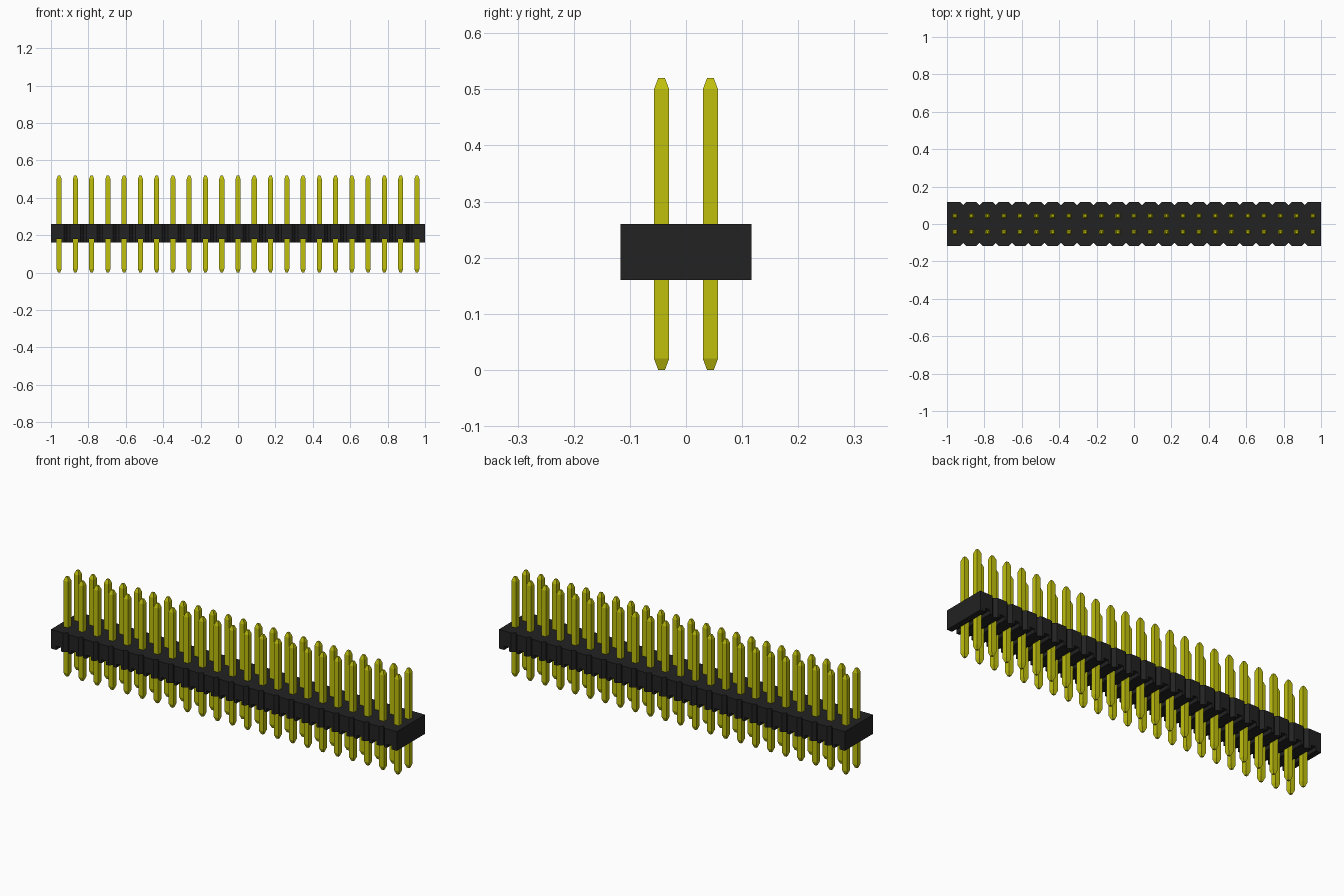
import bpy, bmesh

old = bpy.data.objects.get("Cube")
if old:
    bpy.data.objects.remove(old)

COUNT = 23
PITCH = 2 / COUNT
ROW_Y = PITCH / 2
HALF_Y = 0.1165
CUT = 0.016
PIN = 0.0135
TIP = 0.006
BASE, FLOOR, TOP = 0.16, 0.18, 0.26
HEIGHT = 0.52


def make_material(name, color):
    mat = bpy.data.materials.new(name)
    mat.use_nodes = True
    mat.diffuse_color = color
    mat.node_tree.nodes["Principled BSDF"].inputs["Base Color"].default_value = color
    return mat


def make_object(name, bm, mat):
    bmesh.ops.recalc_face_normals(bm, faces=bm.faces)
    mesh = bpy.data.meshes.new(name)
    bm.to_mesh(mesh)
    bm.free()
    mesh.materials.append(mat)
    obj = bpy.data.objects.new(name, mesh)
    bpy.context.collection.objects.link(obj)
    return obj


def loft(bm, rings):
    """Closed solid through rings of matching points."""
    loops = [[bm.verts.new(p) for p in ring] for ring in rings]
    n = len(loops[0])
    for a, b in zip(loops, loops[1:]):
        for i in range(n):
            j = (i + 1) % n
            bm.faces.new((a[i], a[j], b[j], b[i]))
    bm.faces.new(loops[0][::-1])
    bm.faces.new(loops[-1])


def square(x, y, z, r):
    return [(x - r, y - r, z), (x + r, y - r, z), (x + r, y + r, z), (x - r, y + r, z)]


plastic = make_material("black plastic", (0.016, 0.016, 0.016, 1))
metal = make_material("yellow metal", (0.53, 0.53, 0.004, 1))
columns = [(i + 0.5) * PITCH - 1 for i in range(COUNT)]

# Housing: one outline with a V notch between neighbouring cells
front = [(-1, -HALF_Y + CUT)]
for x in columns:
    a, b = x - PITCH / 2, x + PITCH / 2
    front += [(a + CUT, -HALF_Y), (b - CUT, -HALF_Y), (b, -HALF_Y + CUT)]
# Square outer corners at both ends
front[0] = (-1, -HALF_Y)
front[-1] = (1, -HALF_Y)
del front[-2], front[1]
outline = front + [(-x, -y) for x, y in front]
bm = bmesh.new()
loft(bm, [[(x, y, z) for x, y in outline] for z in (BASE, TOP)])
housing = make_object("housing", bm, plastic)

# Grooves under the housing, one across each pair of pins
bm = bmesh.new()
for x in columns:
    loft(bm, [[(x - PIN, y, BASE - 0.05), (x + PIN, y, BASE - 0.05),
               (x + PIN, y, FLOOR), (x - PIN, y, FLOOR)] for y in (-0.2, 0.2)])
cutter = make_object("groove_cutter", bm, plastic)
cutter.hide_render = True
cutter.hide_viewport = True
mod = housing.modifiers.new("grooves", 'BOOLEAN')
mod.operation = 'DIFFERENCE'
mod.solver = 'EXACT'
mod.object = cutter

# Bake the grooves so that the cutter can go
bpy.context.view_layer.update()
graph = bpy.context.evaluated_depsgraph_get()
baked = bpy.data.meshes.new_from_object(housing.evaluated_get(graph))
housing.modifiers.clear()
housing.data = baked
bpy.data.objects.remove(cutter)

# Pins: square bars with tapered tips at both ends
for name, y in (("front_pins", -ROW_Y), ("back_pins", ROW_Y)):
    bm = bmesh.new()
    for x in columns:
        loft(bm, [square(x, y, z, r) for z, r in
                  ((0, TIP), (0.02, PIN), (HEIGHT - 0.02, PIN), (HEIGHT, TIP))])
    make_object(name, bm, metal)
